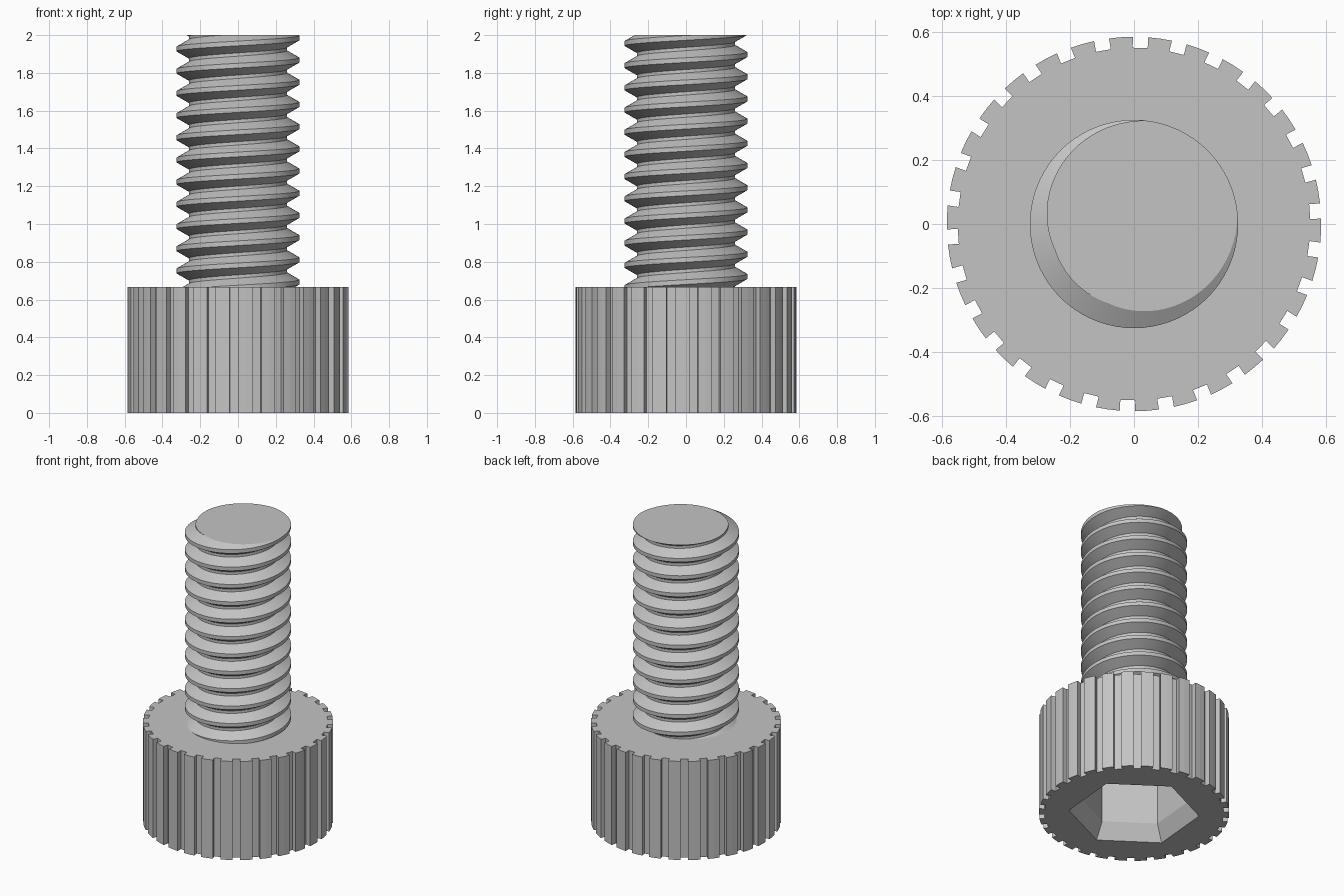
import bpy, bmesh
from math import sin, cos, pi, radians, asin
from mathutils import Vector

cube = bpy.data.objects.get("Cube")
if cube:
    bpy.data.objects.remove(cube, do_unlink=True)

steel = bpy.data.materials.new("grey steel")
steel.use_nodes = True
grey = (0.55, 0.55, 0.55, 1)
steel.diffuse_color = grey
steel.node_tree.nodes["Principled BSDF"].inputs["Base Color"].default_value = grey

HEIGHT, HEAD_TOP = 2.0, 0.667


def polar(radius, angle, z):
    return Vector((radius * cos(angle), radius * sin(angle), z))


def add_ring(bm, points):
    return [bm.verts.new(p) for p in points]


def bridge(bm, a, b):
    for i in range(len(a)):
        j = (i + 1) % len(a)
        bm.faces.new((a[i], a[j], b[j], b[i]))


def finish(bm, name):
    bmesh.ops.recalc_face_normals(bm, faces=bm.faces)
    mesh = bpy.data.meshes.new(name)
    bm.to_mesh(mesh)
    bm.free()
    obj = bpy.data.objects.new(name, mesh)
    mesh.materials.append(steel)
    bpy.context.collection.objects.link(obj)
    return obj


# Knurled head with a chamfered hexagonal socket underneath
def make_head():
    teeth, outer, inner, half_slot = 30, 0.584, 0.55, 0.0235
    step = 2 * pi / teeth

    def outline(z):
        points = []
        for i in range(teeth):
            slot = radians(4) + i * step
            a_in, a_out = asin(half_slot / inner), asin(half_slot / outer)
            points += [polar(inner, slot - a_in, z), polar(inner, slot + a_in, z),
                       polar(outer, slot + a_out, z), polar(outer, slot + step / 2, z),
                       polar(outer, slot + step - a_out, z)]
        return points

    def hexagon(radius, z):
        return [polar(radius, radians(25) + i * pi / 3, z) for i in range(6)]

    bm = bmesh.new()
    bottom, top = add_ring(bm, outline(0)), add_ring(bm, outline(HEAD_TOP))
    mouth = add_ring(bm, hexagon(0.4, 0))
    throat = add_ring(bm, hexagon(0.34, 0.105))
    floor = add_ring(bm, hexagon(0.34, 0.42))
    bridge(bm, bottom, top)
    bridge(bm, mouth, throat)
    bridge(bm, throat, floor)
    bm.faces.new(top)
    bm.faces.new(floor)
    rim = [bm.edges.get((r[i - 1], r[i])) for r in (bottom, mouth) for i in range(len(r))]
    bmesh.ops.triangle_fill(bm, use_beauty=True, edges=rim, normal=(0, 0, -1))
    return finish(bm, "knurled_head")


# Right-handed helical thread, trimmed flat at both ends
def make_shank():
    pitch, crest, root, segments, turns = 0.1175, 0.325, 0.26, 72, 15
    crest_half, flank = 0.0125, 0.0375
    profile = [(crest, -crest_half), (crest, crest_half),
               (root, crest_half + flank), (root, pitch - crest_half - flank)]
    start = HEIGHT - pitch * (13 + 1 / 8)
    bm = bmesh.new()
    columns = []
    for i in range(segments):
        angle = 2 * pi * i / segments
        columns.append([bm.verts.new(polar(r, angle, start + pitch * (t + i / segments) + dz))
                        for t in range(turns) for r, dz in profile])
    for i in range(segments):
        # the seam joins each turn to the one above it
        last = i == segments - 1
        a = columns[i]
        b = columns[0][len(profile):] if last else columns[i + 1]
        for k in range(min(len(a), len(b)) - 1):
            bm.faces.new((a[k], b[k], b[k + 1], a[k + 1]))
    for z, up in ((HEIGHT, 1), (HEAD_TOP - 0.06, -1)):
        cut = bmesh.ops.bisect_plane(bm, geom=bm.verts[:] + bm.edges[:] + bm.faces[:],
                                     plane_co=(0, 0, z), plane_no=(0, 0, up), clear_outer=True)
        edges = [e for e in cut["geom_cut"] if isinstance(e, bmesh.types.BMEdge)]
        bmesh.ops.triangle_fill(bm, use_beauty=True, edges=edges, normal=(0, 0, up))
    bmesh.ops.dissolve_limit(bm, angle_limit=0.001, verts=[],
                             edges=[e for e in bm.edges if all(abs(v.co.z - HEIGHT) < 1e-5 for v in e.verts)])
    return finish(bm, "threaded_shank")


make_head()
shank = make_shank()
bpy.ops.object.select_all(action="DESELECT")
shank.select_set(True)
bpy.context.view_layer.objects.active = shank
bpy.ops.object.shade_smooth_by_angle(angle=radians(25))
